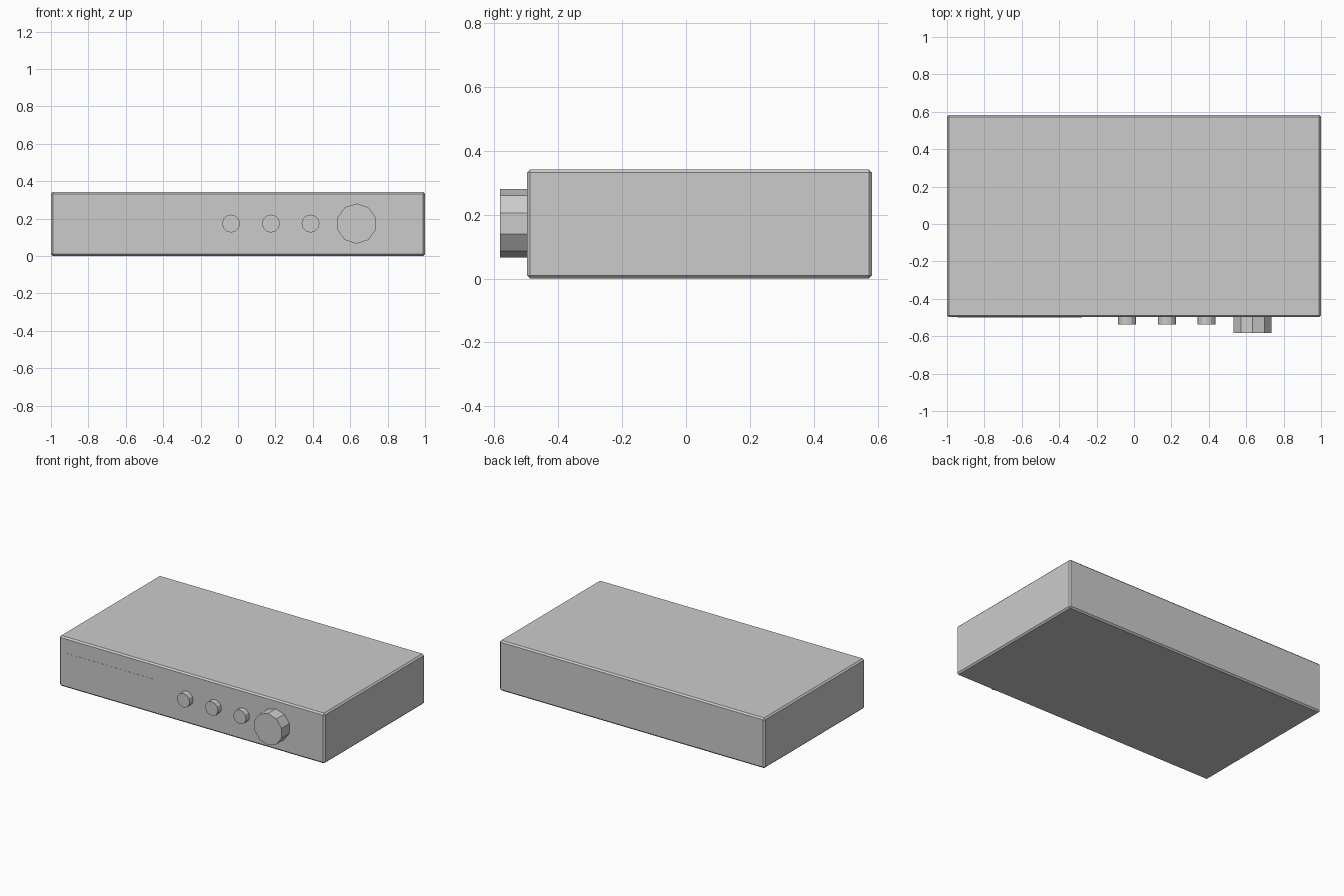
import bpy
from math import radians

if "Cube" in bpy.data.objects:
    bpy.data.objects.remove(bpy.data.objects["Cube"])

FRONT, BACK, HEIGHT = -0.498, 0.583, 0.342
MID_Z = 0.173


def box(name, x, y, z, bevel=0.0):
    bpy.ops.mesh.primitive_cube_add(size=1, location=[sum(r) / 2 for r in (x, y, z)])
    ob = bpy.context.object
    ob.name = name
    ob.scale = [r[1] - r[0] for r in (x, y, z)]
    bpy.ops.object.transform_apply(location=False, rotation=False, scale=True)
    if bevel:
        mod = ob.modifiers.new("chamfer", 'BEVEL')
        mod.width = bevel
        mod.segments = 1
    return ob


def knob(name, x, radius, front, sides):
    # Faceted dial with a vertex pointing up, set slightly into the front panel
    back = FRONT + 0.002
    bpy.ops.mesh.primitive_cylinder_add(
        vertices=sides, radius=radius, depth=back - front,
        location=(x, (front + back) / 2, MID_Z), rotation=(radians(90), 0, 0))
    ob = bpy.context.object
    ob.name = name
    return ob


# Chamfered case
box("case", (-1, 1), (FRONT, BACK), (0, HEIGHT), 0.01)

# Flush display window
box("display_panel", (-0.943, -0.278), (FRONT - 0.001, FRONT + 0.002), (0.111, 0.236))

# Three small knobs and the large volume dial
for i, x in enumerate((-0.037, 0.176, 0.388)):
    knob(f"small_knob_{i + 1}", x, 0.048, -0.536, 12)
knob("volume_dial", 0.634, 0.1075, -0.583, 10)
